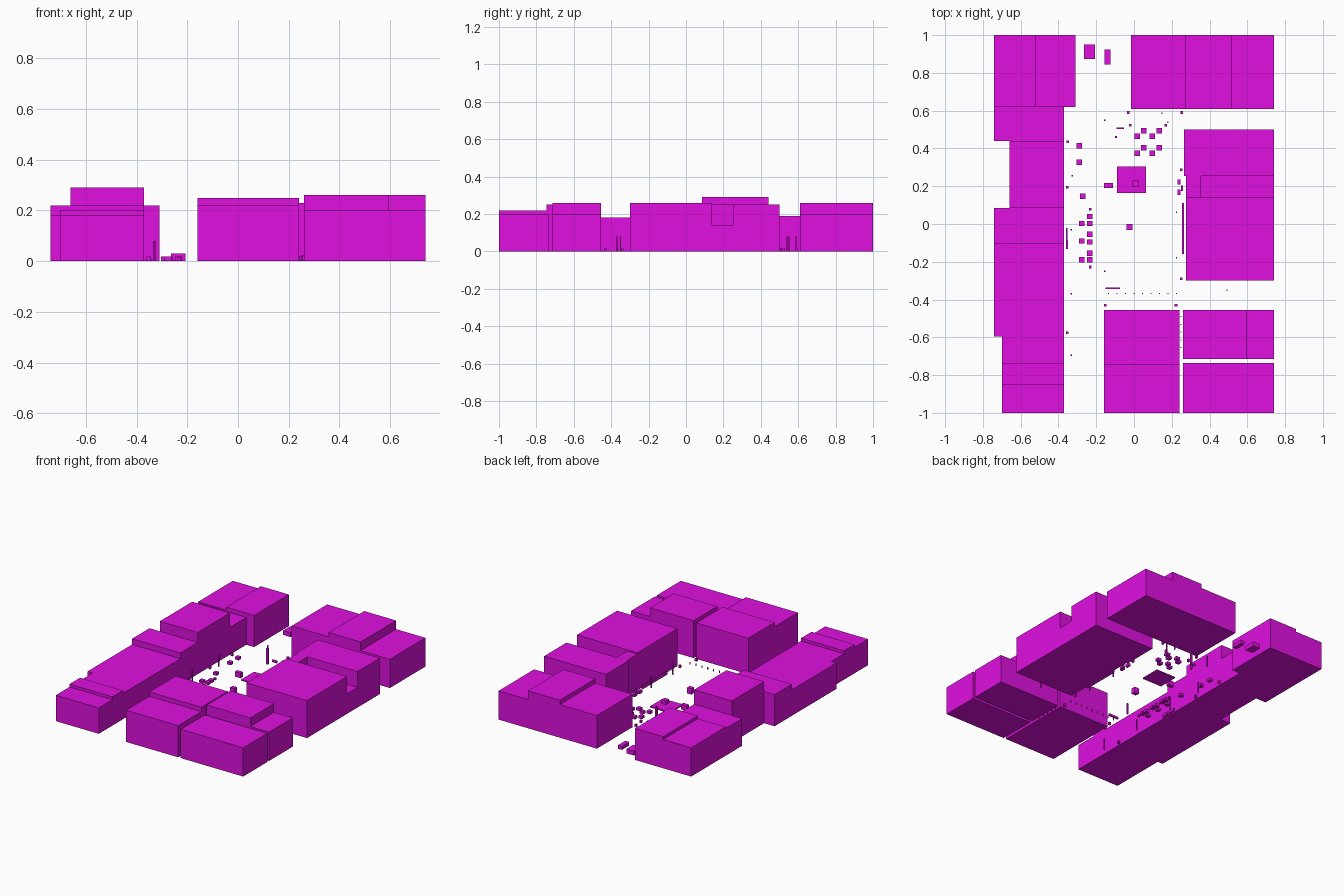
import bpy

mat = bpy.data.materials.new("magenta")
mat.diffuse_color = (0.75, 0.005, 0.75, 1)


def block(name, x0, x1, y0, y1, h, z0=0.0):
    """Axis-aligned box given by its footprint and top height."""
    v = [(x, y, z) for z in (z0, h) for x, y in ((x0, y0), (x1, y0), (x1, y1), (x0, y1))]
    f = [(3, 2, 1, 0), (4, 5, 6, 7), (0, 1, 5, 4), (1, 2, 6, 5), (2, 3, 7, 6), (3, 0, 4, 7)]
    me = bpy.data.meshes.new(name)
    me.from_pydata(v, [], f)
    me.materials.append(mat)
    ob = bpy.data.objects.new(name, me)
    bpy.context.collection.objects.link(ob)
    return ob


def prop(name, x, y, w, d, h, z0=0.0):
    """Box placed by its centre, for street furniture."""
    return block(name, x - w / 2, x + w / 2, y - d / 2, y + d / 2, h, z0)


# west row of houses, front to back
block("west_house_1", -.70, -.37, -1, -.85, .18)
block("west_house_2", -.70, -.37, -.85, -.735, .20)
block("west_house_3", -.70, -.37, -.735, -.595, .18)
block("west_house_4", -.74, -.37, -.595, -.105, .18)
block("west_house_5", -.74, -.37, -.105, .085, .22)
block("west_tall_hall", -.66, -.37, .085, .44, .29)
block("west_house_6", -.74, -.37, .44, .62, .19)

# back blocks
block("back_left_house_1", -.74, -.525, .62, 1, .20)
block("back_left_house_2", -.525, -.31, .62, 1, .22)
block("back_right_house_1", -.015, .27, .61, 1, .23)
block("back_right_house_2", .27, .515, .61, 1, .26)
block("back_right_house_3", .515, .74, .61, 1, .20)

# east block with a low courtyard wing
block("east_house_back", .265, .74, .255, .50, .25)
block("east_link", .275, .355, .14, .255, .25)
block("east_courtyard_wing", .355, .74, .14, .255, .14)
block("east_house_front", .275, .74, -.30, .14, .26)

# front blocks
block("front_house_1", -.16, .24, -1, -.745, .22)
block("front_house_2", -.16, .24, -.745, -.455, .25)
block("front_right_house_1", .26, .595, -.715, -.455, .26)
block("front_right_house_2", .595, .74, -.715, -.455, .20)
block("front_right_house_3", .26, .74, -1, -.735, .20)

# plaza platform with its centre pedestal
block("plaza_platform", -.09, .063, .163, .305, .008)
prop("plaza_pedestal", .01, .213, .034, .034, .035)

# parked vehicles
block("van", -.265, -.207, .873, .95, .03)
block("car", -.155, -.125, .845, .925, .025)

# cafe tables
tables = [(-.29, .415), (-.29, .327), (-.272, .147)]
tables += [(-.235, y) for y in (.04, .003, -.055, -.095, -.155, -.19)]
tables += [(-.277, y) for y in (.003, -.09, -.19)]
for x, y in ((.017, .465), (.052, .493), (.097, .465), (.133, .493)):
    tables += [(x, y), (x, y - .09)]
for x, y in tables:
    prop("table", x, y, .028, .028, .018)
for y in (.078, -.228):
    prop("stool", -.232, y, .014, .014, .015)

# kiosks, benches and low walls
prop("kiosk_left", -.135, .203, .045, .026, .035)
prop("kiosk_centre", -.024, -.016, .034, .03, .04)
prop("bench_back", -.073, .507, .038, .01, .015)
prop("bench_front", -.113, -.34, .076, .01, .015)
prop("east_wall", .26, -.025, .01, .27, .02)
prop("west_bench_1", -.355, -.055, .008, .07, .018)
prop("west_bench_2", -.355, -.11, .012, .045, .018)
prop("east_stall_1", .238, .222, .018, .028, .02)
prop("east_stall_2", .238, .168, .018, .03, .02)
prop("east_stall_3", .255, .19, .01, .03, .025)

# planters and bins
for x, y in ((.168, .523), (-.02, .523), (-.03, .59), (.252, .59), (.25, .287),
             (.25, -.29), (-.153, -.43), (.222, -.43), (-.35, .435),
             (-.353, .195), (-.353, -.575)):
    prop("planter", x, y, .014, .014, .018)

# lamp posts and a taller mast
for x, y in ((-.155, .55), (-.327, .255), (-.332, -.03), (-.155, -.25), (-.332, -.37),
             (-.332, -.695), (.225, .062), (.225, -.178), (.492, -.35), (.178, .54), (.148, .587)):
    prop("lamp_post", x, y, .007, .007, .08)
prop("mast", -.095, .46, .012, .012, .11)

# bollard rows
for i in range(9):
    prop("bollard_front", -.135 + .045 * i, -.367, .005, .005, .015)
for i in range(5):
    prop("bollard_alley", .25, -.49 - .041 * i, .005, .005, .015)
